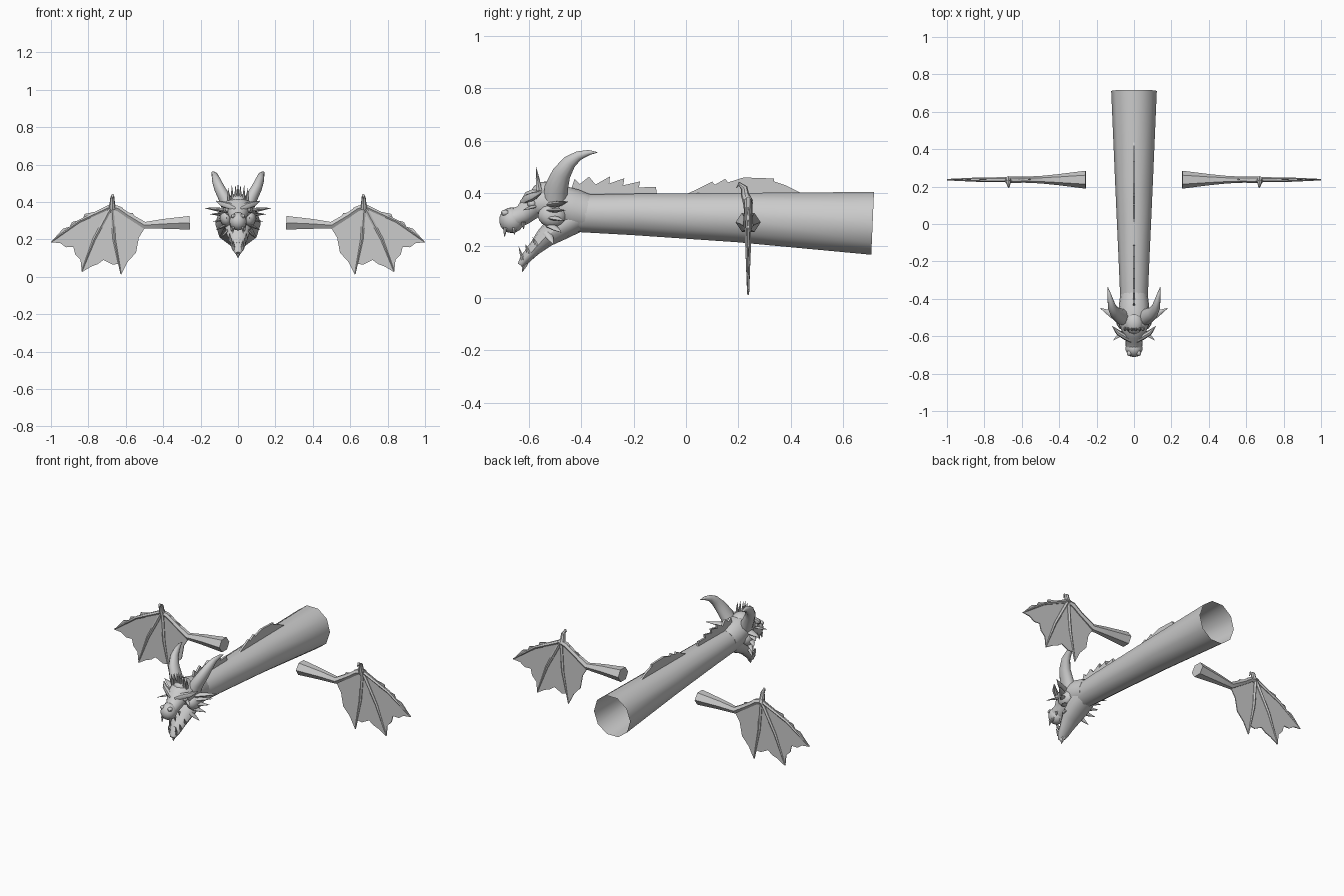
import bpy, bmesh, math
from mathutils import Vector

grey = bpy.data.materials.new("stone grey")
grey.diffuse_color = (0.6, 0.6, 0.6, 1)


def finish(name, bm, smooth=True, angle=40):
    bmesh.ops.recalc_face_normals(bm, faces=bm.faces)
    me = bpy.data.meshes.new(name)
    bm.to_mesh(me)
    bm.free()
    ob = bpy.data.objects.new(name, me)
    bpy.context.collection.objects.link(ob)
    me.materials.append(grey)
    if smooth:
        bpy.ops.object.select_all(action='DESELECT')
        ob.select_set(True)
        bpy.context.view_layer.objects.active = ob
        bpy.ops.object.shade_smooth_by_angle(angle=math.radians(angle))
    return ob


def tube(name, path, sides=10, side=(1, 0, 0), caps=(True, True), mirror=1, angle=40):
    """Loft elliptical rings; path rows are x, y, z, half width, half height."""
    bm = bmesh.new()
    pts = [Vector((p[0] * mirror, p[1], p[2])) for p in path]
    rings = []
    for i, p in enumerate(path):
        t = (pts[min(i + 1, len(pts) - 1)] - pts[max(i - 1, 0)]).normalized()
        u = Vector(side)
        u = (u - t * u.dot(t)).normalized()
        v = t.cross(u)
        ru, rv = p[3], p[-1]
        rings.append([bm.verts.new(pts[i] + u * ru * math.cos(a) + v * rv * math.sin(a))
                      for a in (2 * math.pi * k / sides for k in range(sides))])
    for a, b in zip(rings, rings[1:]):
        for k in range(sides):
            bm.faces.new((a[k], a[(k + 1) % sides], b[(k + 1) % sides], b[k]))
    for use, ring in zip(caps, (rings[0], rings[-1])):
        if use:
            bm.faces.new(ring)
    return finish(name, bm, True, angle)


def plate(name, outline, origin, u, v, thick):
    """Thin flat sheet from a 2D outline in the plane of u and v."""
    bm = bmesh.new()
    o, u, v = Vector(origin), Vector(u), Vector(v)
    n = u.cross(v).normalized() * thick
    f = bm.faces.new([bm.verts.new(o + u * a + v * b - n / 2) for a, b in outline])
    new = bmesh.ops.extrude_face_region(bm, geom=[f])["geom"]
    bmesh.ops.translate(bm, vec=n, verts=[g for g in new if isinstance(g, bmesh.types.BMVert)])
    bmesh.ops.triangulate(bm, faces=[g for g in bm.faces if len(g.verts) > 4])
    return finish(name, bm, False)


def ball(name, loc, size, seg=14):
    bm = bmesh.new()
    bmesh.ops.create_uvsphere(bm, u_segments=seg, v_segments=seg // 2 + 2, radius=1)
    for vert in bm.verts:
        vert.co = Vector(loc) + Vector([c * s for c, s in zip(vert.co, size)])
    return finish(name, bm)


def spike(name, base, tip, r, flat=None, sides=6, mirror=1, side=(1, 0, 0)):
    b, t = Vector(base), Vector(tip)
    m = b.lerp(t, 0.5)
    f = flat or r
    return tube(name, [(*b, r, f), (*m, r * .7, f * .7), (*t, r * .05, f * .05)],
                sides, side, mirror=mirror)


# Hollow body, open at the rear
tube("body", [(0, .712, .285, .122, .126), (0, .2, .307, .1, .099),
              (0, -.2, .319, .082, .083), (0, -.41, .323, .073, .075)],
     10, caps=(False, False), angle=60)

# Back crests
crest_front = [(-.45, .38), (-.425, .455), (-.405, .435), (-.37, .463), (-.345, .433),
               (-.29, .464), (-.293, .437), (-.235, .457), (-.24, .43), (-.175, .445),
               (-.18, .422), (-.115, .424), (-.11, .39)]
crest_rear = [(0, .395), (.06, .424), (.1, .444), (.11, .432), (.15, .455), (.16, .441),
              (.22, .46), (.335, .456), (.335, .445), (.38, .43), (.45, .395)]
for name, line in (("front_crest", crest_front), ("rear_crest", crest_rear)):
    plate(name, line, (0, 0, 0), (0, 1, 0), (0, 0, 1), .012)

# Head: skull, snout and open lower jaw
tube("skull", [(0, -.38, .325, .074, .074), (0, -.43, .335, .08, .083), (0, -.48, .352, .084, .08),
               (0, -.54, .365, .078, .07), (0, -.585, .358, .062, .055),
               (0, -.62, .318, .046, .04), (0, -.67, .297, .043, .042)], 14)
ball("snout", (0, -.665, .297), (.046, .048, .049))
ball("forehead", (0, -.53, .405), (.05, .06, .04))
tube("lower_jaw", [(0, -.42, .31, .07, .06), (0, -.48, .275, .072, .055),
                   (0, -.54, .228, .06, .038), (0, -.58, .185, .044, .025),
                   (0, -.615, .148, .032, .02), (0, -.632, .125, .014, .012)], 12)
spike("chin_spike", (0, -.61, .15), (0, -.624, .1), .018)
tube("tongue", [(0, -.52, .262, .025, .01), (0, -.57, .225, .024, .01),
                (0, -.61, .18, .012, .006)], 8)

for s, tag in ((1, "right"), (-1, "left")):
    # Horns sweeping up and back
    tube(tag + "_horn", [(.05, -.50, .37, .036, .045), (.07, -.495, .42, .034, .045),
                         (.1, -.475, .475, .029, .036), (.117, -.445, .518, .023, .027),
                         (.125, -.41, .543, .016, .018), (.134, -.37, .555, .009, .01),
                         (.14, -.338, .556, .001, .001)], 12, mirror=s)
    # Brows and eyes
    tube(tag + "_brow", [(.012, -.625, .363, .012, .01), (.045, -.605, .378, .018, .016),
                         (.085, -.58, .39, .016, .014), (.115, -.548, .405, .002, .002)],
         8, (0, 0, 1), mirror=s)
    ball(tag + "_eye", (s * .052, -.588, .36), (.02, .018, .016), 10)
    ball(tag + "_cheek", (s * .062, -.51, .315), (.035, .055, .045), 12)
    ball(tag + "_nostril", (s * .025, -.69, .325), (.014, .016, .012), 8)
    # Ears and cheek fins, smaller towards the jaw
    for base, tip, w in (((.065, -.51, .355), (.18, -.45, .368), .026),
                         ((.07, -.52, .335), (.15, -.46, .335), .022),
                         ((.07, -.52, .31), (.132, -.465, .295), .022),
                         ((.06, -.52, .28), (.118, -.475, .25), .02),
                         ((.05, -.53, .25), (.095, -.505, .205), .018),
                         ((.06, -.58, .35), (.112, -.622, .335), .012)):
        spike(tag + "_cheek_fin", base, tip, w, w * .5, 8, s, (0, 1, 0))
    # Teeth
    for base, tip in (((.026, -.69, .268), (.028, -.692, .232)),
                      ((.034, -.655, .268), (.036, -.655, .24)),
                      ((.038, -.62, .29), (.04, -.62, .262)),
                      ((.022, -.622, .145), (.026, -.638, .196)),
                      ((.034, -.6, .17), (.036, -.613, .207)),
                      ((.045, -.57, .2), (.045, -.585, .232))):
        spike(tag + "_tooth", base, tip, .008, mirror=s)
    # Crown spikes
    for x, z in ((.012, .49), (.03, .488), (.048, .475)):
        spike(tag + "_crown_spike", (x, -.56, .41), (x * 1.1, -.57, z), .008, .012, mirror=s)
spike("crown_spike", (0, -.56, .41), (0, -.572, .5), .008, .012)

# Wings
membrane = [(.49, .275), (.53, .21), (.545, .13), (.59, .08), (.625, .012), (.64, .07),
            (.67, .065), (.72, .09), (.75, .068), (.785, .055), (.835, .025), (.842, .09),
            (.87, .12), (.88, .16), (.92, .158), (.95, .18), (1, .185), (.935, .258),
            (.9, .268), (.888, .293), (.83, .308), (.82, .336), (.765, .348), (.68, .39),
            (.655, .383), (.618, .37), (.6, .346), (.562, .34), (.55, .318)]
Y = .237
for s, tag in ((1, "right"), (-1, "left")):
    plate(tag + "_wing_membrane", membrane, (0, Y, 0), (s, 0, 0), (0, 0, 1), .005)
    tube(tag + "_wing_arm", [(.258, Y, .289, .048, .042), (.4, Y, .283, .03, .03),
                             (.5, Y, .276, .02, .021), (.59, Y, .33, .016, .016),
                             (.64, Y, .365, .018, .017), (.69, Y, .378, .014, .014)],
         6, (0, 1, 0), mirror=s)
    tube(tag + "_wing_claw", [(.672, Y, .365, .02, .02), (.672, Y - .012, .395, .014, .016),
                              (.672, Y - .015, .42, .012, .013),
                              (.67, Y - .035, .436, .007, .008), (.67, Y - .045, .42, .001, .001)],
         8, mirror=s)
    for mid, tip in (((.85, .297), (.998, .187)), ((.77, .2), (.835, .03)),
                     ((.662, .2), (.626, .015))):
        tube(tag + "_wing_finger", [(.675, Y, .378, .014, .012), (mid[0], Y, mid[1], .011, .009),
                                    (tip[0], Y, tip[1], .004, .003)], 6, (0, 1, 0), mirror=s)
